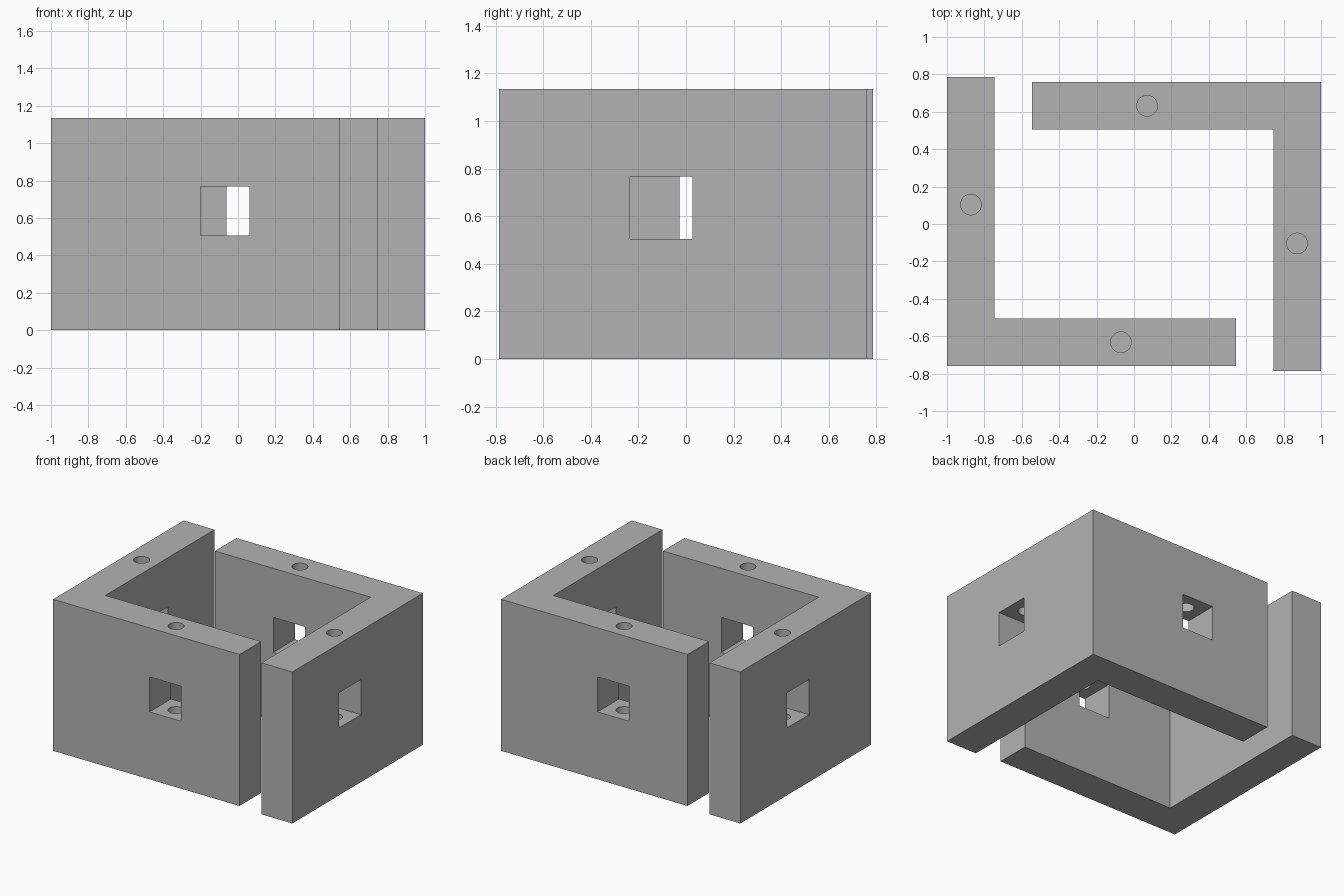
import bpy, bmesh
from math import pi
from mathutils import Matrix, Vector

cube = bpy.data.objects.get("Cube")
if cube:
    bpy.data.objects.remove(cube, do_unlink=True)

HEIGHT = 1.135
WALL = 0.255
HOLE_RADIUS = 0.055
HOLE_BOTTOM = 0.25
WINDOW = 0.262
WINDOW_Z = 0.636

grey = bpy.data.materials.new("plain grey")
grey.use_nodes = True
colour = (0.45, 0.45, 0.45, 1)
grey.diffuse_color = colour
grey.node_tree.nodes["Principled BSDF"].inputs["Base Color"].default_value = colour


def make_object(name, bm):
    bmesh.ops.recalc_face_normals(bm, faces=bm.faces)
    mesh = bpy.data.meshes.new(name)
    bm.to_mesh(mesh)
    bm.free()
    mesh.materials.append(grey)
    obj = bpy.data.objects.new(name, mesh)
    bpy.context.collection.objects.link(obj)
    return obj


def angle_wall(name):
    """L-shaped plan extruded to full height."""
    left, front, right, back = -1, -0.76, 0.545, 0.785
    plan = [(left, front), (right, front), (right, front + WALL),
            (left + WALL, front + WALL), (left + WALL, back), (left, back)]
    bm = bmesh.new()
    base = bm.faces.new([bm.verts.new((x, y, 0)) for x, y in plan])
    top = bmesh.ops.extrude_face_region(bm, geom=[base])["geom"]
    bmesh.ops.translate(bm, vec=(0, 0, HEIGHT),
                        verts=[v for v in top if isinstance(v, bmesh.types.BMVert)])
    return make_object(name, bm)


def window_cutter(x, y, along_x):
    size = (WINDOW, WALL * 2, WINDOW) if along_x else (WALL * 2, WINDOW, WINDOW)
    bm = bmesh.new()
    bmesh.ops.create_cube(bm, size=1, matrix=Matrix.Translation((x, y, WINDOW_Z))
                          @ Matrix.Diagonal(Vector(size)).to_4x4())
    return make_object("window_cutter", bm)


def hole_cutter(x, y):
    depth = HEIGHT + 0.1 - HOLE_BOTTOM
    bm = bmesh.new()
    bmesh.ops.create_cone(bm, cap_ends=True, segments=48, radius1=HOLE_RADIUS,
                          radius2=HOLE_RADIUS, depth=depth,
                          matrix=Matrix.Translation((x, y, HOLE_BOTTOM + depth / 2)))
    return make_object("hole_cutter", bm)


def cut(obj, cutter):
    cutter.hide_render = True
    mod = obj.modifiers.new("cut", "BOOLEAN")
    mod.operation = "DIFFERENCE"
    mod.solver = "EXACT"
    mod.object = cutter
    bpy.context.view_layer.objects.active = obj
    bpy.ops.object.modifier_apply(modifier=mod.name)
    bpy.data.objects.remove(cutter, do_unlink=True)


# Front and right-hand legs of the first bracket, each with a window and a bolt hole
bracket = angle_wall("front_bracket")
for x, y, along_x in [(-0.07, -0.632, True), (-0.872, 0.104, False)]:
    cut(bracket, window_cutter(x, y, along_x))
    cut(bracket, hole_cutter(x, y))

bpy.ops.object.select_all(action="DESELECT")
bracket.select_set(True)
bpy.context.view_layer.objects.active = bracket
bpy.ops.object.shade_smooth_by_angle(angle=pi / 6)

# Matching bracket, turned half way round
twin = bracket.copy()
twin.data = bracket.data.copy()
twin.name = "back_bracket"
twin.data.transform(Matrix.Rotation(pi, 4, "Z"))
bpy.context.collection.objects.link(twin)
